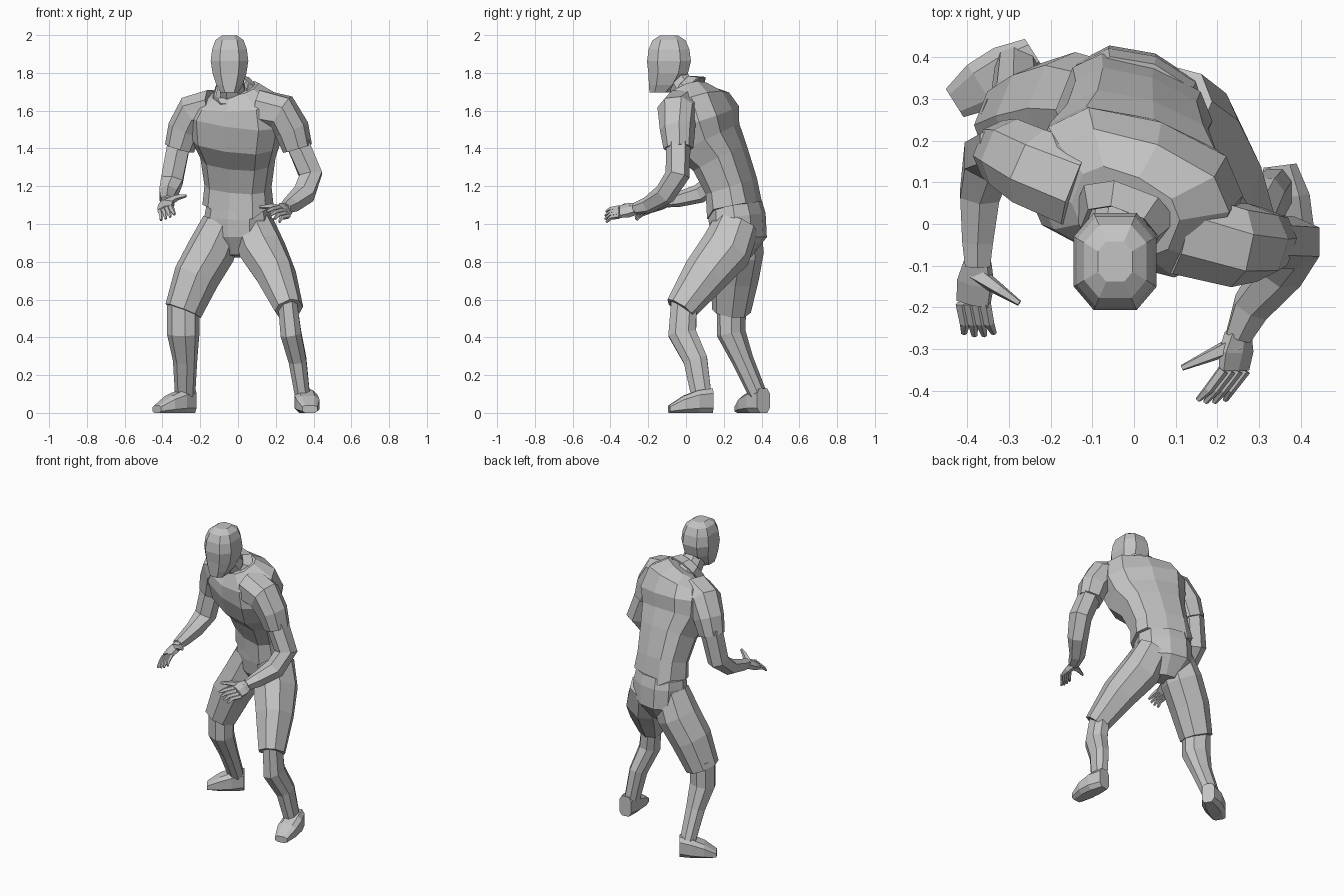
import bpy, bmesh, math
from mathutils import Vector

cube = bpy.data.objects.get("Cube")
if cube:
    bpy.data.objects.remove(cube, do_unlink=True)

grey = bpy.data.materials.new("plain_grey")
grey.use_nodes = True
colour = (.55, .55, .55, 1)
grey.diffuse_color = colour
grey.node_tree.nodes["Principled BSDF"].inputs["Base Color"].default_value = colour

ACROSS = Vector((1, 0, 0))
UP = Vector((0, 0, 1))
TURNED = Vector((.93, -.37, 0))     # the body is turned to its right
DEPTH = UP.cross(TURNED)


def section(sides, power):
    """Rounded-box outline scaled to fill -1..1 both ways."""
    points = []
    for i in range(sides):
        angle = math.tau * (i + .5) / sides
        c, s = math.cos(angle), math.sin(angle)
        points.append((math.copysign(abs(c) ** power, c), math.copysign(abs(s) ** power, s)))
    widest = max(u for u, v in points)
    deepest = max(v for u, v in points)
    return [(u / widest, v / deepest) for u, v in points]


def loft(name, rows, sides=8, side=ACROSS, axis=None, power=.85, caps=True, dip=0):
    """Skin rows of (centre, half width, half depth) along their path."""
    bm = bmesh.new()
    outline = section(sides, power)
    centres = [Vector(centre) for centre, width, depth in rows]
    last = len(rows) - 1
    rings = []
    for i, (centre, width, depth) in enumerate(rows):
        along = axis or centres[min(i + 1, last)] - centres[max(i - 1, 0)]
        along = along.normalized()
        across = (side - along * side.dot(along)).normalized()
        through = along.cross(across)
        rings.append([bm.verts.new(centres[i] + across * u * width + through * v * depth)
                      for u, v in outline])
    for lower, upper in zip(rings, rings[1:]):
        for j in range(sides):
            bm.faces.new((lower[j - 1], lower[j], upper[j], upper[j - 1]))
    if caps:
        bm.faces.new(rings[0])
        bm.faces.new(rings[-1])
    # pointed hem at front and back
    for v in rings[0]:
        if abs(v.co.x) < .09:
            v.co.z -= dip
    bmesh.ops.recalc_face_normals(bm, faces=bm.faces)
    mesh = bpy.data.meshes.new(name)
    bm.to_mesh(mesh)
    bm.free()
    mesh.materials.append(grey)
    part = bpy.data.objects.new(name, mesh)
    bpy.context.collection.objects.link(part)
    return part


def limb(name, *rows, ratio=1, **options):
    """Loft rows of (x, y, z, half width) with one depth-to-width ratio."""
    return loft(name, [((x, y, z), r, r * ratio) for x, y, z, r in rows], **options)


# head: a boxy egg that narrows and moves forward towards the chin
head_rows = []
for i in range(7):
    angle = .45 + i * .42
    jaw = max(0, math.cos(angle))
    width = .1 * math.sin(angle) ** .5 * (1 - .32 * jaw)
    centre = (-.045, -.09 - .06 * jaw ** 2, 1.84 - .16 * math.cos(angle))
    head_rows.append((centre, width, width * 1.17))
loft("head", head_rows, axis=UP, power=.75)

# neck and collar band
limb("neck", (-.02, .03, 1.65, .07), (-.04, -.06, 1.79, .06))
collar = limb("collar", (-.02, .02, 1.68, .12), (-.035, -.02, 1.71, .09),
              side=TURNED, caps=False)
collar.modifiers.new("thickness", "SOLIDIFY").thickness = .012

# shirt body and shorts seat
limb("shirt", (0, .26, 1.1, .18), (0, .24, 1.2, .17), (0, .18, 1.35, .19),
     (-.01, .11, 1.45, .23), (0, .08, 1.56, .25), (0, .05, 1.65, .22),
     (-.02, .03, 1.71, .13), ratio=.73, sides=10, side=TURNED, power=.72, dip=.045)
limb("shorts_seat", (0, .27, .83, .08), (0, .28, .93, .165), (0, .27, 1.04, .17),
     (0, .26, 1.1, .16), ratio=.84, sides=10, side=TURNED)

# shorts legs
limb("left_shorts_leg", (.08, .27, 1, .1), (.13, .21, .86, .115), (.2, .1, .73, .1),
     (.27, -.03, .55, .07), ratio=1.12, side=TURNED)
limb("right_shorts_leg", (-.08, .28, 1, .1), (-.14, .28, .86, .115), (-.22, .26, .72, .11),
     (-.29, .24, .54, .09), ratio=1.05, side=TURNED)

# lower legs
limb("left_lower_leg", (.26, -.01, .6, .05), (.28, -.02, .42, .055), (.315, .05, .28, .047),
     (.34, .08, .1, .04), ratio=1.35)
limb("right_lower_leg", (-.29, .24, .6, .08), (-.29, .24, .42, .08), (-.28, .3, .28, .06),
     (-.28, .38, .1, .05), ratio=.85, side=TURNED)


def shoe(name, heel, toe):
    heel, toe = Vector(heel), Vector(toe)
    along = toe - heel
    rows = []
    for i in range(4):
        f = i / 3
        half = .065 - .045 * f * f
        # centre height equals half height, so the sole lies flat
        rows.append((heel + along * f + UP * half, .04 + .025 * math.sin(math.pi * f), half))
    loft(name, rows, side=along.cross(UP), axis=along, power=.6)


shoe("left_shoe", (.35, .14, 0), (.38, -.09, 0))
shoe("right_shoe", (-.24, .41, 0), (-.43, .29, 0))

# sleeves
limb("left_sleeve", (.11, -.02, 1.61, .1), (.23, -.05, 1.59, .095), (.285, -.045, 1.5, .085),
     (.315, -.04, 1.4, .072), side=DEPTH)
limb("right_sleeve", (-.13, .09, 1.61, .1), (-.23, .13, 1.59, .095), (-.28, .16, 1.5, .085),
     (-.31, .17, 1.4, .072), side=DEPTH)

# bare arms
limb("left_arm", (.31, -.04, 1.44, .06), (.385, -.045, 1.26, .06), (.35, -.11, 1.16, .054),
     (.28, -.2, 1.1, .042), (.25, -.27, 1.08, .03), ratio=1.08, sides=6)
limb("right_arm", (-.31, .18, 1.44, .06), (-.35, .16, 1.23, .057), (-.37, .07, 1.16, .047),
     (-.375, -.04, 1.13, .037), (-.375, -.1, 1.12, .03), ratio=1.08, sides=6)


def hand(name, wrist, knuckle, reach, spread, thumb):
    wrist, knuckle, reach, spread, thumb = map(Vector, (wrist, knuckle, reach, spread, thumb))
    middle = wrist.lerp(knuckle, .5)
    loft(name + "_palm", [(wrist, .03, .026), (middle, .043, .024), (knuckle, .04, .016)],
         sides=6, side=spread)
    # four curled fingers, fanned across the knuckles
    for finger, fan in zip(("index", "middle", "ring", "little"), (-1, -.33, .33, 1)):
        base = knuckle + spread * fan * .8
        bend = base + reach * .6 + UP * .01
        tip = knuckle + reach * (1 - .1 * abs(fan)) + spread * fan
        loft(f"{name}_{finger}_finger", [(base, .012, .012), (bend, .011, .011), (tip, .006, .006)],
             sides=5, side=spread)
    root = wrist.lerp(knuckle, .3)
    joint = root.lerp(thumb, .55) + UP * .01
    loft(name + "_thumb", [(root, .022, .022), (joint, .014, .014), (thumb, .007, .007)],
         sides=5, side=UP)


hand("left_hand", (.25, -.26, 1.08), (.24, -.35, 1.065), (-.06, -.08, -.03),
     (.033, 0, -.028), (.115, -.345, 1.09))
hand("right_hand", (-.375, -.09, 1.12), (-.385, -.19, 1.08), (.015, -.08, -.05),
     (-.036, 0, -.015), (-.275, -.19, 1.15))
